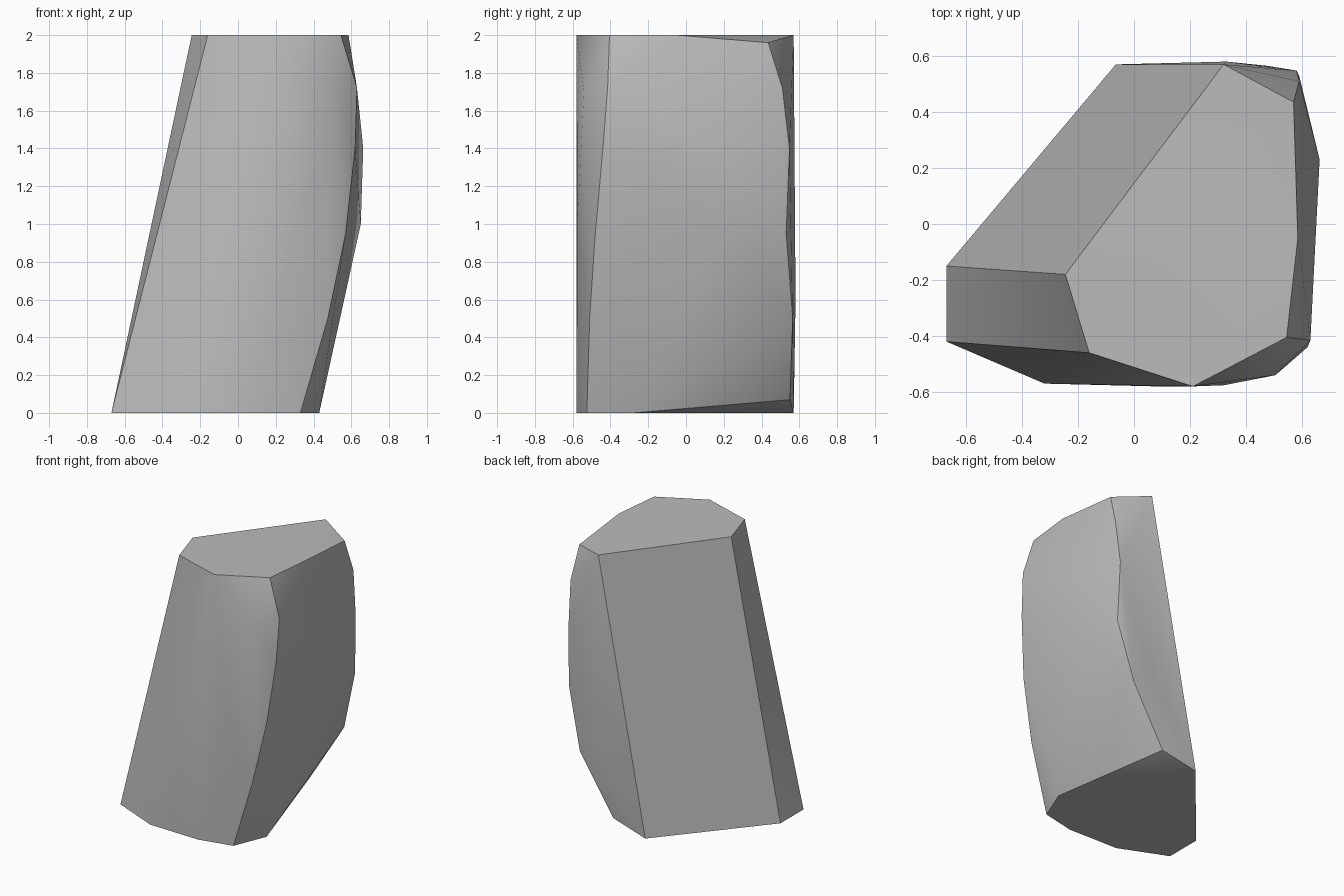
import bpy
import bmesh
import math
from mathutils import Vector

cube = bpy.data.objects.get("Cube")
if cube:
    bpy.data.objects.remove(cube, do_unlink=True)


def make_material(name, colour):
    material = bpy.data.materials.new(name)
    material.use_nodes = True
    material.diffuse_color = colour
    shader = material.node_tree.nodes["Principled BSDF"]
    shader.inputs["Base Color"].default_value = colour
    shader.inputs["Roughness"].default_value = 0.8
    return material


def make_hull(name, points, material, sharp_angle):
    """Wrap the guide points in a closed, faceted stone skin."""
    bm = bmesh.new()
    for point in points:
        bm.verts.new(Vector(point))
    result = bmesh.ops.convex_hull(bm, input=bm.verts[:])
    spare = {e for e in result["geom_interior"] + result["geom_unused"]
             if isinstance(e, bmesh.types.BMVert)}
    bmesh.ops.delete(bm, geom=list(spare), context="VERTS")
    bmesh.ops.recalc_face_normals(bm, faces=bm.faces[:])

    # Merge the triangles of the flat cut ends
    bmesh.ops.dissolve_limit(bm, angle_limit=math.radians(0.5),
                             verts=bm.verts[:], edges=bm.edges[:])
    mesh = bpy.data.meshes.new(name)
    bm.to_mesh(mesh)
    bm.free()
    mesh.materials.append(material)
    obj = bpy.data.objects.new(name, mesh)
    bpy.context.collection.objects.link(obj)

    # Soft broad sides, crisp ridges
    bpy.ops.object.select_all(action="DESELECT")
    obj.select_set(True)
    bpy.context.view_layer.objects.active = obj
    bpy.ops.object.shade_smooth_by_angle(angle=math.radians(sharp_angle))
    return obj


# Flat cut ends, as outlines in plan
base_outline = [(-.67, -.15), (-.67, -.42), (-.32, -.57), (.08, -.58),
                (.33, -.525), (.43, -.28), (-.065, .57)]
top_outline = [(-.245, -.18), (-.16, -.46), (.21, -.58), (.545, -.405),
               (.585, -.05), (.32, .57)]

# Curved ridges climbing the front and back corners
front_ridge = [(.475, -.51, .5), (.57, -.48, .95),
               (.62, -.44, 1.4), (.63, -.415, 1.72)]
back_ridge = [(.21, .55, .07), (.475, .565, .5), (.59, .53, .95),
              (.58, .548, 1.4), (.59, .51, 1.72), (.57, .435, 1.96)]

# Gentle swelling of the broad sides
side_bulge = [(.65, .22, 1), (.663, .23, 1.4)]
front_bulge = [(.32, -.576, 1), (.505, -.54, 1.7)]
back_bulge = [(.33, .58, .6)]

points = [(x, y, 0) for x, y in base_outline]
points += [(x, y, 2) for x, y in top_outline]
points += front_ridge + back_ridge + side_bulge + front_bulge + back_bulge

stone_grey = make_material("stone grey", (.5, .5, .5, 1))
make_hull("leaning_rock", points, stone_grey, 30)
